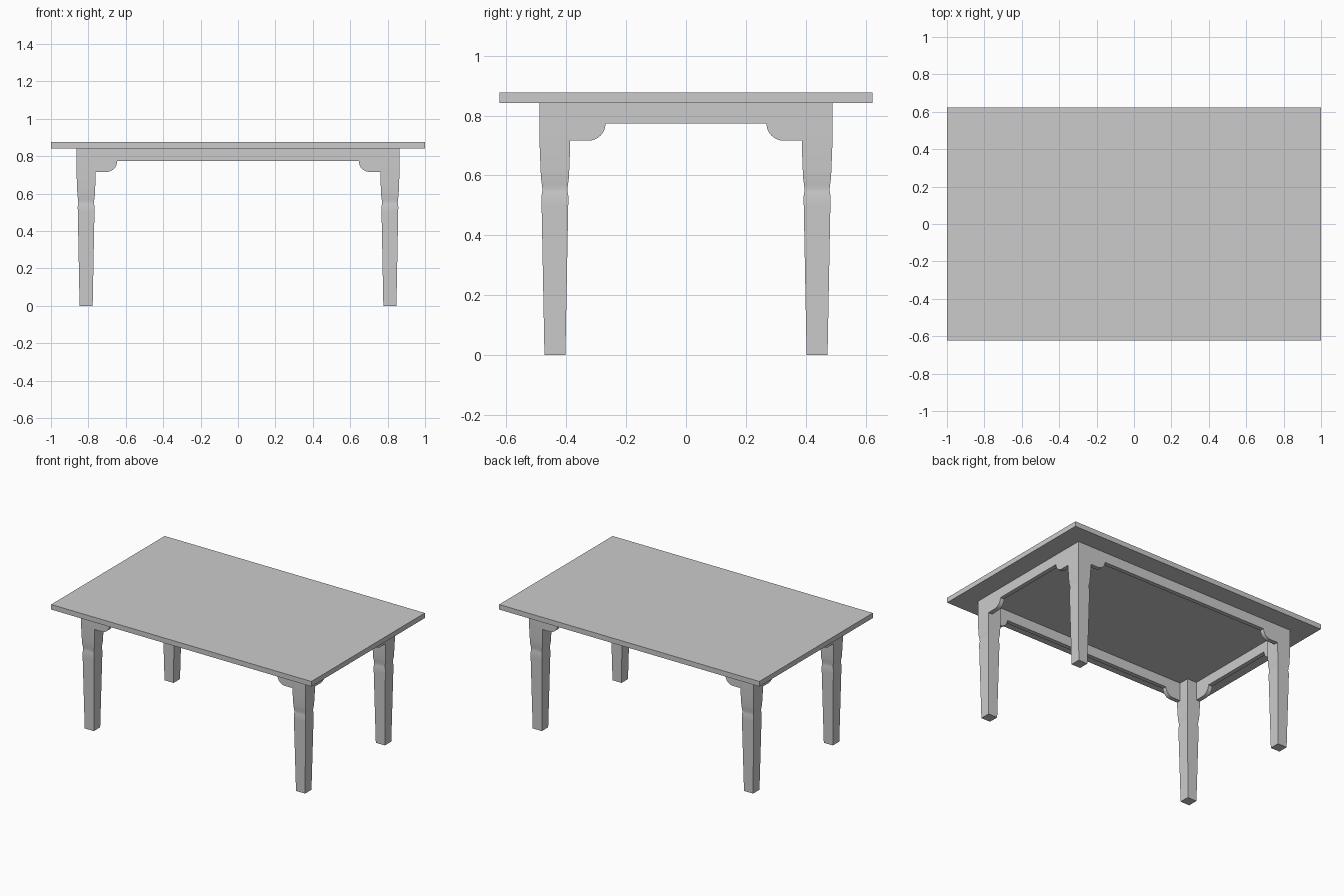
import bpy, bmesh, math
from mathutils import Vector

if "Cube" in bpy.data.objects:
    bpy.data.objects.remove(bpy.data.objects["Cube"])

LEG_X, LEG_Y, HALF = 0.812, 0.438, 0.051   # leg centres and half width
Z_TOP, Z_APRON, Z_BRACKET = 0.842, 0.773, 0.716
THICK = 0.03                               # apron thickness


def finish(bm, name):
    bmesh.ops.recalc_face_normals(bm, faces=bm.faces[:])
    mesh = bpy.data.meshes.new(name)
    bm.to_mesh(mesh)
    bm.free()
    obj = bpy.data.objects.new(name, mesh)
    bpy.context.collection.objects.link(obj)
    for p in mesh.polygons:
        p.use_smooth = True
    mesh.set_sharp_from_angle(angle=math.radians(30))
    return obj


# Square leg lofted through (height, half width) with a carved waist
def leg(name, cx, cy):
    profile = [(0, .035), (.50, .0445), (.53, .045), (.545, .0425), (.555, .042),
               (.57, .0435), (.59, .0465), (.62, .048), (.70, .051), (Z_TOP, .051)]
    bm = bmesh.new()
    rings = [[bm.verts.new((cx + sx * h, cy + sy * h, z))
              for sx, sy in ((-1, -1), (1, -1), (1, 1), (-1, 1))] for z, h in profile]
    for a, b in zip(rings, rings[1:]):
        for i in range(4):
            j = (i + 1) % 4
            bm.faces.new((a[i], a[j], b[j], b[i]))
    bm.faces.new(rings[0])
    bm.faces.new(rings[-1])
    return finish(bm, name)


# Apron with rounded brackets at both ends, flush with the outer leg faces
def apron(name, half_len, outer, bracket, along, side):
    rx, rz = 0.058, Z_APRON - Z_BRACKET
    tip = half_len - bracket
    right = [(half_len, Z_TOP), (half_len, Z_BRACKET)]
    for i in range(9):
        t = math.radians(90 * i / 8)
        right.append((tip + rx * (1 - math.sin(t)), Z_APRON - rz * math.cos(t)))
    outline = right + [(-u, z) for u, z in reversed(right)]
    bm = bmesh.new()
    out = Vector((0, side, 0)) if along == 'x' else Vector((side, 0, 0))
    axis = Vector((1, 0, 0)) if along == 'x' else Vector((0, 1, 0))
    verts = [bm.verts.new(axis * u + out * outer + Vector((0, 0, z))) for u, z in outline]
    face = bm.faces.new(verts)
    ext = bmesh.ops.extrude_face_region(bm, geom=[face], use_keep_orig=True)
    moved = [v for v in ext['geom'] if isinstance(v, bmesh.types.BMVert)]
    bmesh.ops.translate(bm, verts=moved, vec=-out * THICK)
    return finish(bm, name)


# Table top
bm = bmesh.new()
bmesh.ops.create_cube(bm, size=1)
bmesh.ops.scale(bm, vec=(2, 1.246, 0.035), verts=bm.verts)
bmesh.ops.translate(bm, vec=(0, 0, Z_TOP + 0.0175), verts=bm.verts)
finish(bm, "table_top")

# Legs
for sy, fb in ((-1, "front"), (1, "back")):
    for sx, lr in ((-1, "left"), (1, "right")):
        leg(f"{fb}_{lr}_leg", sx * LEG_X, sy * LEG_Y)

# Aprons
for s, n in ((-1, "front"), (1, "back")):
    apron(f"{n}_apron", LEG_X - HALF, LEG_Y + HALF, 0.115, 'x', s)
for s, n in ((-1, "left"), (1, "right")):
    apron(f"{n}_apron", LEG_Y - HALF, LEG_X + HALF, 0.118, 'y', s)
